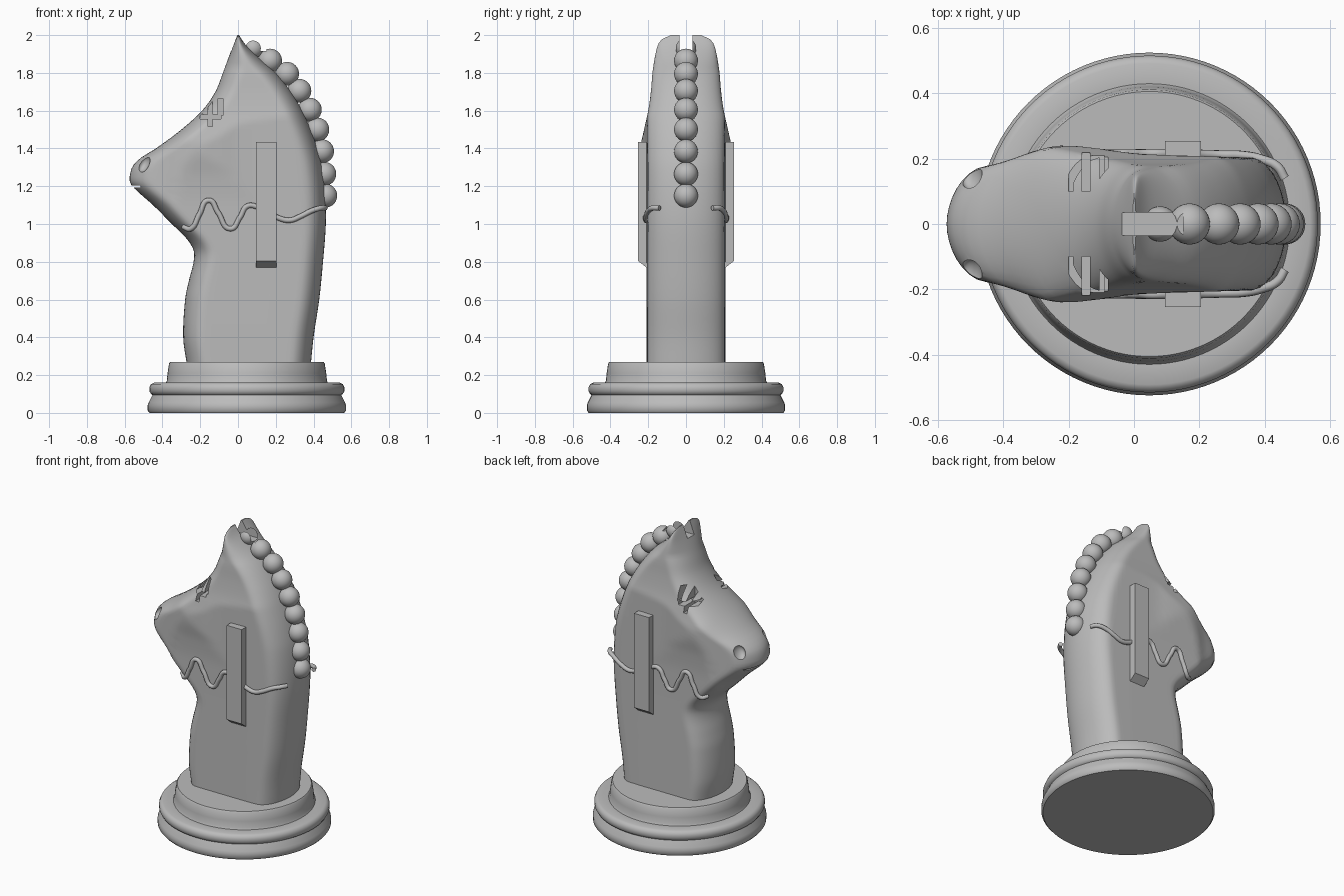
import bpy, bmesh, math
from mathutils import Vector, Matrix

if "Cube" in bpy.data.objects:
    bpy.data.objects.remove(bpy.data.objects["Cube"], do_unlink=True)

stone = bpy.data.materials.new("grey_stone")
stone.use_nodes = True
stone.diffuse_color = (0.5, 0.5, 0.5, 1)
stone.node_tree.nodes["Principled BSDF"].inputs["Base Color"].default_value = (0.5, 0.5, 0.5, 1)


def add_object(name, bm):
    bmesh.ops.recalc_face_normals(bm, faces=bm.faces)
    mesh = bpy.data.meshes.new(name)
    bm.to_mesh(mesh)
    bm.free()
    mesh.materials.append(stone)
    obj = bpy.data.objects.new(name, mesh)
    bpy.context.collection.objects.link(obj)
    return obj


def activate(obj):
    bpy.ops.object.select_all(action="DESELECT")
    obj.select_set(True)
    bpy.context.view_layer.objects.active = obj


def smooth(obj, angle=35):
    activate(obj)
    bpy.ops.object.shade_smooth_by_angle(angle=math.radians(angle))


def box(name, low, high):
    bm = bmesh.new()
    low, high = Vector(low), Vector(high)
    size = Matrix.Diagonal((*(high - low), 1))
    bmesh.ops.create_cube(bm, size=1, matrix=Matrix.Translation((low + high) / 2) @ size)
    return add_object(name, bm)


def ball(name, centre, radii, tilt=0):
    bm = bmesh.new()
    matrix = Matrix.Translation(centre) @ Matrix.Rotation(tilt, 4, "Y") @ Matrix.Diagonal((*radii, 1))
    bmesh.ops.create_uvsphere(bm, u_segments=32, v_segments=20, radius=1, matrix=matrix)
    return add_object(name, bm)


def cut(target, cutter, keep=False):
    cutter.hide_render = True
    mod = target.modifiers.new("cut", "BOOLEAN")
    mod.operation, mod.solver, mod.object = "DIFFERENCE", "EXACT", cutter
    activate(target)
    bpy.ops.object.modifier_apply(modifier=mod.name)
    if not keep:
        bpy.data.objects.remove(cutter, do_unlink=True)


def sample(table, t):
    """Smooth curve through a table of (position, value) pairs."""
    t = max(table[0][0], min(table[-1][0], t))
    i = max(k for k in range(len(table) - 1) if table[k][0] <= t)

    def slope(k):
        a, b = table[max(k - 1, 0)], table[min(k + 1, len(table) - 1)]
        return (b[1] - a[1]) / (b[0] - a[0])

    (p, v), (q, w) = table[i], table[i + 1]
    h = q - p
    s = (t - p) / h
    return (v * (1 + 2 * s) * (1 - s) ** 2 + w * s * s * (3 - 2 * s)
            + h * slope(i) * s * (1 - s) ** 2 - h * slope(i + 1) * s * s * (1 - s))


# Side outline by height, and half widths by length and by height
FRONT = [(.25, -.27), (.4, -.29), (.6, -.28), (.7, -.26), (.8, -.235), (.86, -.235), (.92, -.27),
         (1, -.35), (1.1, -.45), (1.18, -.54), (1.22, -.572), (1.27, -.57), (1.31, -.555), (1.35, -.515),
         (1.4, -.435), (1.5, -.30), (1.6, -.19), (1.7, -.12), (1.8, -.08), (1.9, -.043), (2, -.004)]
BACK = [(.25, .385), (.4, .40), (.6, .43), (.8, .45), (1, .465), (1.15, .462), (1.3, .445), (1.4, .42),
        (1.5, .385), (1.6, .34), (1.7, .28), (1.8, .2), (1.88, .11), (1.95, .04), (2, .006)]
PLAN = [(-.58, .14), (-.55, .155), (-.5, .168), (-.4, .19), (-.3, .225), (-.22, .24), (-.1, .23),
        (0, .216), (.2, .208), (.5, .2)]
RISE = [(.25, .208), (1.1, .21), (1.25, .22), (1.4, .24), (1.5, .222), (1.6, .2), (1.7, .186),
        (1.82, .175), (1.945, .15), (1.98, .125), (2, .08)]


def half_width(x, z):
    a, b = sample(FRONT, z), sample(BACK, z)
    wide = min(sample(PLAN, x), sample(RISE, z))
    for gap in (x - a, b - x):
        t = max(0, min(1, gap / min(.11, (b - a) * .48)))
        wide *= math.sqrt(1 - (1 - t) ** 2)
    return wide


# Horse head and neck, lofted through horizontal slices
STEPS, SLICES = 36, 84
bm = bmesh.new()
rings = []
for k in range(SLICES + 1):
    z = .25 + 1.75 * k / SLICES
    a, b = sample(FRONT, z), sample(BACK, z)
    xs = [a + (b - a) * (1 - math.cos(math.pi * i / STEPS)) / 2 for i in range(STEPS + 1)]
    side = [(x, half_width(x, z)) for x in xs[1:-1]]
    loop = [(a, 0)] + side + [(b, 0)] + [(x, -y) for x, y in reversed(side)]
    rings.append([bm.verts.new((x, y, z)) for x, y in loop])
for low, high in zip(rings, rings[1:]):
    for i in range(len(low)):
        j = (i + 1) % len(low)
        bm.faces.new((low[i], low[j], high[j], high[i]))
bm.faces.new(rings[0])
bm.faces.new(rings[-1])
body = add_object("horse_head_and_neck", bm)

# Mouth slit, ear slot, nostrils and fork-shaped eyes
cut(body, box("mouth_cutter", (-.7, -.3, 1.192), (-.515, .3, 1.204)))
ear_slot = box("ear_slot_cutter", (-.07, -.035, 1.915), (.15, .035, 2.1))
cut(body, ear_slot, keep=True)
EYE = [(-.21, -.187, 1.575, 1.665), (-.16, -.135, 1.515, 1.665), (-.105, -.08, 1.575, 1.665),
       (-.2, -.09, 1.555, 1.58)]
for s in (-1, 1):
    cut(body, ball("nostril_cutter", (-.5, s * .155, 1.32), (.03, .05, .05), .45))
    for x0, x1, z0, z1 in EYE:
        ys = sorted((s * .1, s * .4))
        cut(body, box("eye_cutter", (x0, ys[0], z0), (x1, ys[1], z1)))
smooth(body)

# Mane beads, the first ones notched by the ear slot
BEADS = [(.08, 1.93), (.17, 1.865), (.26, 1.795), (.325, 1.705), (.38, 1.605), (.42, 1.5),
         (.445, 1.385), (.457, 1.265), (.462, 1.15)]
for i, (x, z) in enumerate(BEADS):
    r = .054 if i == 0 else .063
    bead = ball(f"mane_bead_{i + 1}", (x, 0, z), (r, r, r))
    if i < 2:
        cut(bead, ear_slot, keep=True)
    smooth(bead)
bpy.data.objects.remove(ear_slot, do_unlink=True)

# Wavy reins and side bars
REIN = [(-.29, .985), (-.25, .975), (-.205, 1.05), (-.155, 1.125), (-.105, 1.06), (-.04, .975), (.01, 1.035),
        (.05, 1.095), (.105, 1.09), (.165, 1.06), (.22, 1.03), (.275, 1.02), (.33, 1.04), (.39, 1.07)]
for s, label in ((1, "left"), (-1, "right")):
    path = [(x, s * (half_width(x, z) + .006), z) for x, z in REIN]
    path += [(.44, s * .175, 1.085), (.462, s * .14, 1.085)]
    curve = bpy.data.curves.new(label + "_rein", "CURVE")
    curve.dimensions = "3D"
    curve.bevel_depth, curve.bevel_resolution, curve.use_fill_caps = .014, 3, True
    spline = curve.splines.new("BEZIER")
    spline.bezier_points.add(len(path) - 1)
    for point, co in zip(spline.bezier_points, path):
        point.co = co
        point.handle_left_type = point.handle_right_type = "AUTO"
    curve.materials.append(stone)
    rein = bpy.data.objects.new(label + "_rein", curve)
    bpy.context.collection.objects.link(rein)
    activate(rein)
    bpy.ops.object.convert(target="MESH")
    smooth(bpy.context.object, 50)

    ys = sorted((s * .19, s * .255))
    bar = box(label + "_side_bar", (.095, ys[0], .755), (.205, ys[1], 1.435))
    for v in bar.data.vertices:
        if v.co.z < 1 and abs(v.co.y) > .22:
            v.co.z = .805

# Turned base
PROFILE = [(0, 0), (.515, 0), (.525, .012), (.525, .04), (.52, .055), (.5, .095), (.508, .1), (.516, .115),
           (.516, .135), (.508, .152), (.492, .16), (.43, .158), (.424, .17), (.42, .21), (.412, .262),
           (.406, .27), (0, .27)]
bm = bmesh.new()
verts = [bm.verts.new((r, 0, z)) for r, z in PROFILE]
edges = [bm.edges.new(pair) for pair in zip(verts, verts[1:])]
bmesh.ops.spin(bm, geom=verts + edges, cent=(0, 0, 0), axis=(0, 0, 1), angle=math.tau, steps=96)
bmesh.ops.remove_doubles(bm, verts=bm.verts, dist=.0001)
bmesh.ops.translate(bm, verts=bm.verts, vec=(.047, 0, 0))
smooth(add_object("turned_base", bm), 40)
